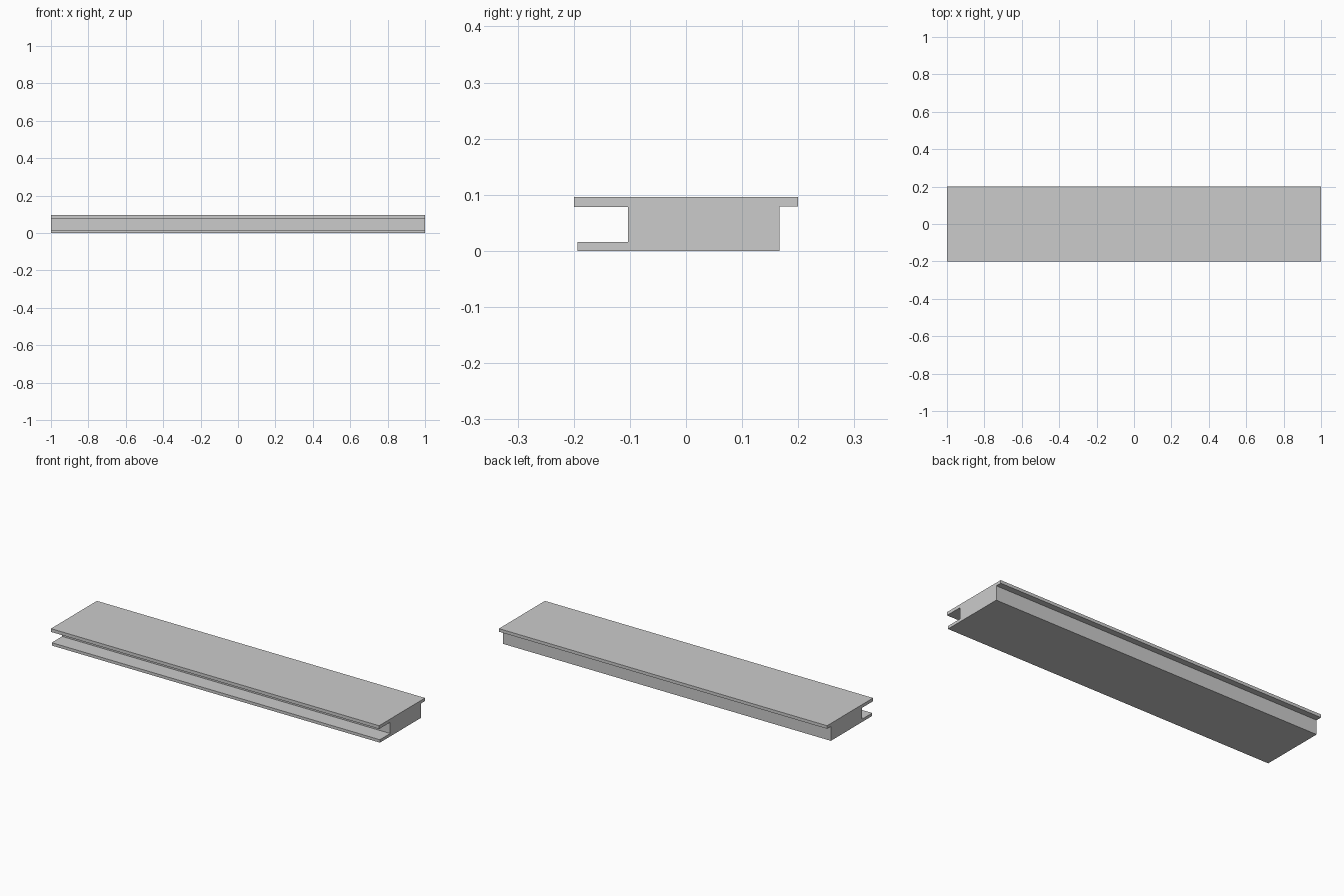
import bpy
import bmesh

cube = bpy.data.objects.get("Cube")
if cube:
    bpy.data.objects.remove(cube, do_unlink=True)

# Plain grey material
grey = bpy.data.materials.new("plain_grey")
grey.use_nodes = True
colour = (0.6, 0.6, 0.6, 1)
grey.diffuse_color = colour
grey.node_tree.nodes["Principled BSDF"].inputs["Base Color"].default_value = colour


def extrude_profile(name, profile, length, material):
    """Extrude a (y, z) outline along x, centred on x = 0."""
    bm = bmesh.new()
    end = bm.faces.new([bm.verts.new((-length / 2, y, z)) for y, z in profile])
    result = bmesh.ops.extrude_face_region(bm, geom=[end], use_keep_orig=True)
    moved = [v for v in result["geom"] if isinstance(v, bmesh.types.BMVert)]
    bmesh.ops.translate(bm, verts=moved, vec=(length, 0, 0))
    bmesh.ops.recalc_face_normals(bm, faces=bm.faces)
    mesh = bpy.data.meshes.new(name)
    bm.to_mesh(mesh)
    bm.free()
    mesh.materials.append(material)
    obj = bpy.data.objects.new(name, mesh)
    bpy.context.collection.objects.link(obj)
    return obj


# Plank: grooved front edge, overhanging lip along the back
plank_profile = [
    (-0.193, 0), (0.167, 0),
    (0.167, 0.079), (0.2, 0.079), (0.2, 0.096),
    (-0.2, 0.096), (-0.2, 0.078),
    (-0.103, 0.078), (-0.103, 0.016), (-0.193, 0.016),
]
extrude_profile("grooved_plank", plank_profile, 2, grey)
